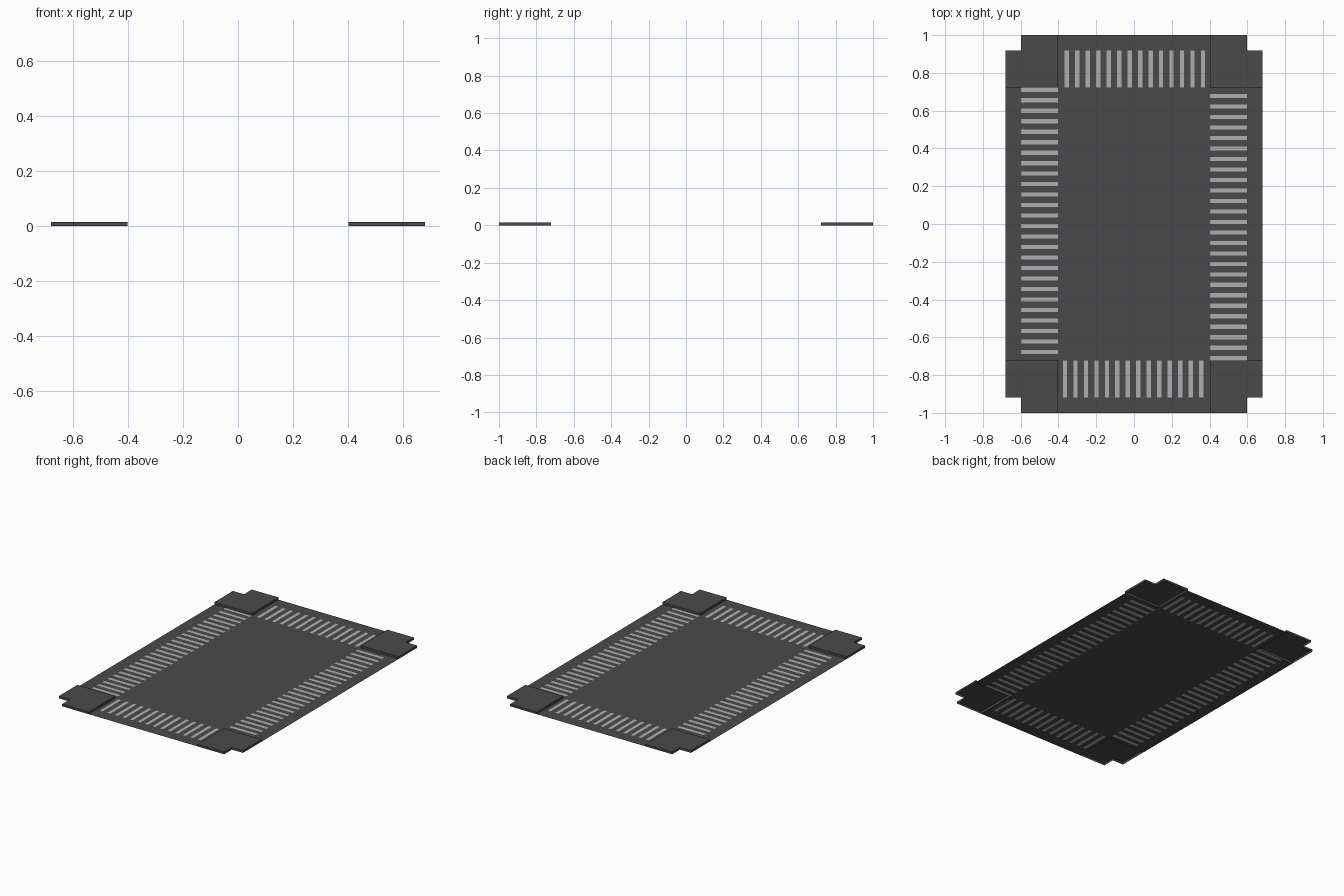
import bpy, bmesh

if "Cube" in bpy.data.objects:
    bpy.data.objects.remove(bpy.data.objects["Cube"])

XI, XM, XO = 0.402, 0.598, 0.68    # road edge, crossing end, outer edge
YI, YM, YO = 0.722, 0.918, 1.0
H = 0.015                          # kerb height
PITCH = 2 * YI / 26                # stripe spacing
STRIPE = 0.4 * PITCH


def material(name, grey):
    m = bpy.data.materials.new(name)
    m.diffuse_color = (grey, grey, grey * 1.02, 1)
    m.use_nodes = True
    m.node_tree.nodes["Principled BSDF"].inputs["Base Color"].default_value = m.diffuse_color
    return m


asphalt = material("asphalt", 0.068)
paint = material("paint", 0.43)


def finish(name, bm, mat):
    bmesh.ops.remove_doubles(bm, verts=bm.verts, dist=1e-5)
    me = bpy.data.meshes.new(name)
    bm.to_mesh(me)
    bm.free()
    me.materials.append(mat)
    ob = bpy.data.objects.new(name, me)
    bpy.context.collection.objects.link(ob)
    return ob


def quad(bm, x0, x1, y0, y1):
    """Flat upward-facing rectangle on the ground."""
    f = bm.faces.new([bm.verts.new((x, y, 0)) for x, y in
                      ((x0, y0), (x1, y0), (x1, y1), (x0, y1))])
    f.normal_update()


def stripe_spans(start, end, first, count):
    """Split start..end into painted and bare intervals."""
    painted = [(first + i * PITCH, first + i * PITCH + STRIPE) for i in range(count)]
    bare, pos = [], start
    for a, b in painted:
        if a - pos > 1e-5:
            bare.append((pos, a))
        pos = b
    bare.append((pos, end))
    return painted, bare


road, stripes = bmesh.new(), bmesh.new()

# Centre of the junction and the outer ends of the four arms
quad(road, -XI, XI, -YI, YI)
for s in (-1, 1):
    quad(road, *sorted((s * XM, s * XO)), -YI, YI)
    quad(road, -XI, XI, *sorted((s * YM, s * YO)))

# Zebra crossings: the second pair is the first turned by 180 degrees
side = stripe_spans(-YI, YI, -YI, 26)
ends = stripe_spans(-XI, XI, -0.377, 14)
for bm, side_spans, end_spans in ((stripes, side[0], ends[0]), (road, side[1], ends[1])):
    for a, b in side_spans:
        quad(bm, XI, XM, a, b)
        quad(bm, -XM, -XI, -b, -a)
    for a, b in end_spans:
        quad(bm, a, b, -YM, -YI)
        quad(bm, -b, -a, YI, YM)

finish("road_surface", road, asphalt)
finish("crossing_stripes", stripes, paint)

# Raised pavement corners: notched top with kerb walls, open underneath
outline = [(XI, YI), (XO, YI), (XO, YM), (XM, YM), (XM, YO), (XI, YO)]
for sx, sy, name in ((1, 1, "back_right"), (-1, 1, "back_left"),
                     (-1, -1, "front_left"), (1, -1, "front_right")):
    pts = [(sx * x, sy * y) for x, y in outline]
    if sx * sy < 0:
        pts.reverse()
    bm = bmesh.new()
    low = [bm.verts.new((x, y, 0)) for x, y in pts]
    top = [bm.verts.new((x, y, H)) for x, y in pts]
    bm.faces.new(top)
    for i in range(len(pts)):
        j = (i + 1) % len(pts)
        bm.faces.new((low[i], low[j], top[j], top[i]))
    finish("pavement_" + name, bm, asphalt)
